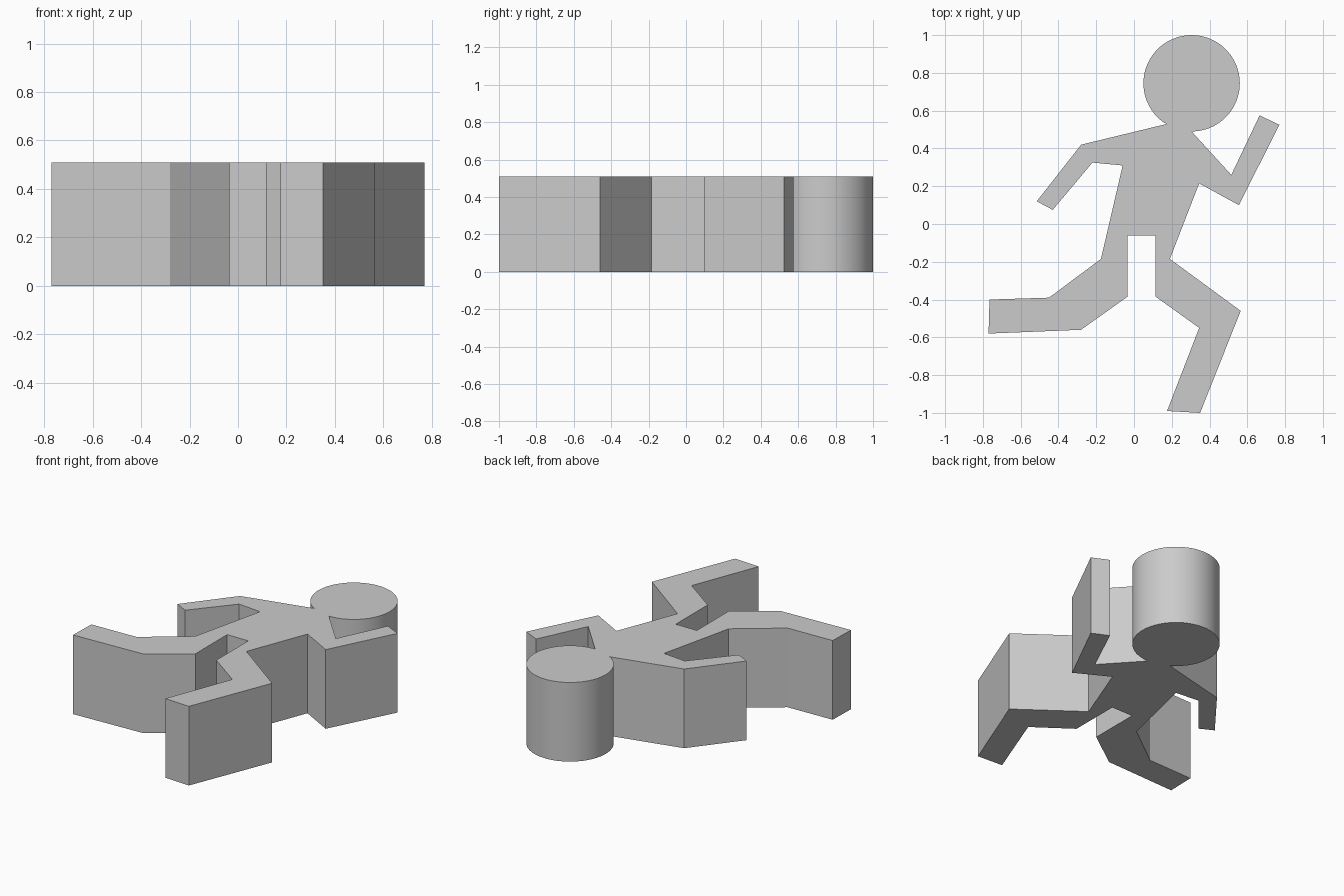
import bpy, bmesh, math

cube = bpy.data.objects.get("Cube")
if cube:
    bpy.data.objects.remove(cube, do_unlink=True)

HEIGHT = 0.51
HEAD_X, HEAD_Y, HEAD_R = 0.305, 0.745, 0.255

# Running body outline, counter-clockwise from one side of the neck to the other
trailing_arm = [(0.175, 0.53), (-0.28, 0.42), (-0.515, 0.12), (-0.43, 0.075),
                (-0.22, 0.325), (-0.06, 0.31)]
trailing_leg = [(-0.175, -0.185), (-0.45, -0.39), (-0.765, -0.4), (-0.77, -0.58),
                (-0.28, -0.56), (-0.035, -0.385), (-0.035, -0.06)]
leading_leg = [(0.115, -0.06), (0.115, -0.385), (0.345, -0.55), (0.175, -0.99),
               (0.35, -1), (0.565, -0.46), (0.19, -0.185)]
leading_arm = [(0.345, 0.215), (0.555, 0.1), (0.77, 0.525), (0.665, 0.575),
               (0.515, 0.26)]

# Round head, an arc that meets the shoulders at the neck
start, end, steps = math.radians(-90), math.radians(239), 88
head = []
for i in range(steps):
    a = start + (end - start) * i / steps
    head.append((HEAD_X + HEAD_R * math.cos(a), HEAD_Y + HEAD_R * math.sin(a)))

# Extrude the closed outline into one solid
outline = trailing_arm + trailing_leg + leading_leg + leading_arm + head
bm = bmesh.new()
base = bm.faces.new([bm.verts.new((x, y, 0)) for x, y in outline])
top = bmesh.ops.extrude_face_region(bm, geom=[base], use_keep_orig=True)
bmesh.ops.translate(bm, vec=(0, 0, HEIGHT),
                    verts=[g for g in top["geom"] if isinstance(g, bmesh.types.BMVert)])
bmesh.ops.recalc_face_normals(bm, faces=bm.faces)
bmesh.ops.triangulate(bm, faces=[f for f in bm.faces if len(f.verts) > 4])

mesh = bpy.data.meshes.new("running_figure")
bm.to_mesh(mesh)
bm.free()
figure = bpy.data.objects.new("running_figure", mesh)
bpy.context.collection.objects.link(figure)

# Plain grey finish
grey = bpy.data.materials.new("light_grey")
grey.use_nodes = True
color = (0.6, 0.6, 0.6, 1)
grey.diffuse_color = color
for node in grey.node_tree.nodes:
    if node.type == "BSDF_PRINCIPLED":
        node.inputs["Base Color"].default_value = color
mesh.materials.append(grey)

# Smooth round head, crisp limbs
bpy.ops.object.select_all(action="DESELECT")
figure.select_set(True)
bpy.context.view_layer.objects.active = figure
bpy.ops.object.shade_smooth_by_angle(angle=math.radians(15))
